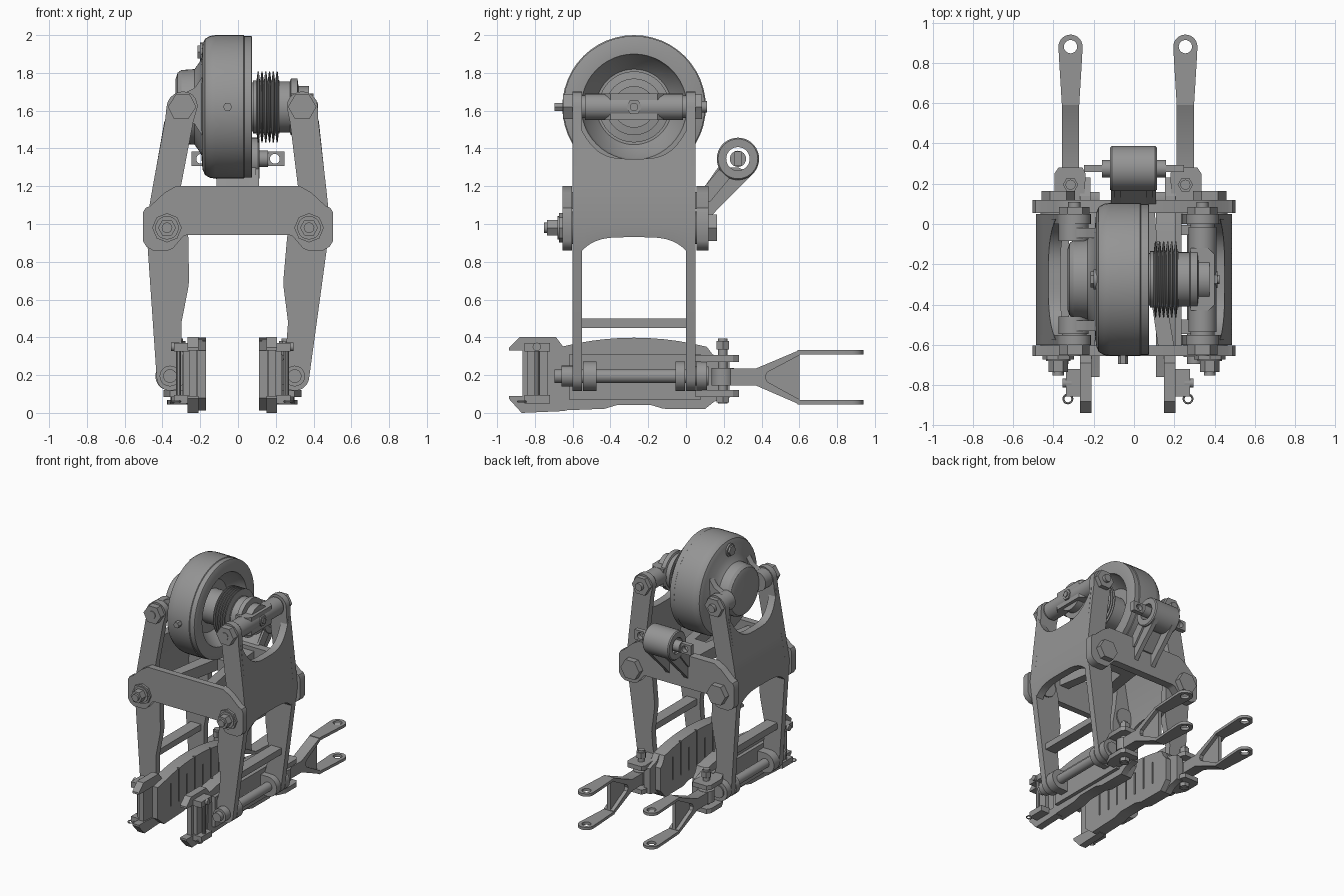
import bpy, bmesh, math
from mathutils import Matrix

if "Cube" in bpy.data.objects:
    bpy.data.objects.remove(bpy.data.objects["Cube"])

AX = {'x': (1, 2, 0), 'y': (0, 2, 1), 'z': (0, 1, 2)}   # two in-plane axes, then the depth axis
STEEL = bpy.data.materials.new('dark_steel')
STEEL.diffuse_color = (.3, .3, .3, 1)
STEEL.use_nodes = True
STEEL.node_tree.nodes["Principled BSDF"].inputs["Base Color"].default_value = STEEL.diffuse_color

def vec(axis, u, v, w):
    p = [0, 0, 0]
    for i, c in zip(AX[axis], (u, v, w)):
        p[i] = c
    return p

def finish(bm, name):
    bmesh.ops.remove_doubles(bm, verts=bm.verts, dist=1e-5)
    bmesh.ops.recalc_face_normals(bm, faces=bm.faces)
    me = bpy.data.meshes.new(name)
    bm.to_mesh(me)
    bm.free()
    me.materials.append(STEEL)
    me.shade_smooth()
    me.set_sharp_from_angle(angle=math.radians(32))
    ob = bpy.data.objects.new(name, me)
    bpy.context.collection.objects.link(ob)
    return ob

def prism(name, axis, pts, a, b):
    """Outline extruded along an axis from a to b."""
    bm = bmesh.new()
    lo = [bm.verts.new(vec(axis, u, v, a)) for u, v in pts]
    hi = [bm.verts.new(vec(axis, u, v, b)) for u, v in pts]
    bm.faces.new(lo)
    bm.faces.new(hi)
    for i in range(len(pts)):
        j = (i + 1) % len(pts)
        bm.faces.new((lo[i], lo[j], hi[j], hi[i]))
    return finish(bm, name)

def box(name, x0, x1, y0, y1, z0, z1):
    return prism(name, 'z', [(x0, y0), (x1, y0), (x1, y1), (x0, y1)], z0, z1)

def arc(cu, cv, r, a0, a1, n=10):
    return [(cu + r * math.cos(math.radians(a0 + (a1 - a0) * i / n)),
             cv + r * math.sin(math.radians(a0 + (a1 - a0) * i / n))) for i in range(n + 1)]

def cyl(name, axis, c, r, a, b, n=24):
    return prism(name, axis, arc(c[0], c[1], r, 0, 360, n)[:-1], a, b)

def revolve(name, axis, c, prof, n=40, closed=False):
    """Profile of (depth, radius) spun about an axis."""
    bm = bmesh.new()
    rings = [[bm.verts.new(vec(axis, u, v, h)) for u, v in arc(c[0], c[1], max(r, 1e-3), 0, 360, n)[:-1]]
             for h, r in prof]
    if closed:
        rings.append(rings[0])
    else:
        bm.faces.new(rings[0])
        bm.faces.new(rings[-1])
    for p, q in zip(rings, rings[1:]):
        for i in range(n):
            j = (i + 1) % n
            bm.faces.new((p[i], p[j], q[j], q[i]))
    return finish(bm, name)

def cut(ob, cutters):
    """Subtract cutters and keep only the result."""
    for c in cutters:
        m = ob.modifiers.new('cut', 'BOOLEAN')
        m.operation, m.object, m.solver = 'DIFFERENCE', c, 'EXACT'
    dg = bpy.context.evaluated_depsgraph_get()
    me = bpy.data.meshes.new_from_object(ob.evaluated_get(dg))
    ob.modifiers.clear()
    ob.data = me
    me.set_sharp_from_angle(angle=math.radians(32))
    for c in cutters:
        bpy.data.objects.remove(c)
    return ob

def mirrored(objs, M):
    for o in objs:
        me = o.data.copy()
        me.transform(M)
        me.flip_normals()
        bpy.context.collection.objects.link(bpy.data.objects.new(o.name + '_left', me))

YC, ZC = -0.275, 1.62

# Actuator drum, bellows and push rod
revolve('actuator_drum', 'x', (YC, ZC), [(-.33, 0), (-.33, .15), (-.32, .18), (-.30, .195), (-.23, .2), (-.195, .25),
    (-.188, .33), (-.175, .36), (-.15, .375), (-.12, .38), (.03, .38), (.034, .375), (.072, .375), (.075, .37),
    (.075, .28), (.04, .27), (-.04, .2), (-.04, .13), (.09, .13), (.09, 0)], 48)
ribs = [(.08, .14), (.095, .14)]
for i in range(6):
    ribs += [(.098 + i * .02, .14), (.104 + i * .02, .188), (.110 + i * .02, .188), (.116 + i * .02, .14)]
revolve('bellows', 'x', (YC, ZC), [(.08, 0)] + ribs + [(.22, .14), (.22, 0)], 40)
revolve('push_rod', 'x', (YC, ZC), [(.21, 0), (.21, .135), (.275, .135), (.28, .15), (.315, .15), (.32, .11),
    (.375, .11), (.375, 0)])
cyl('drum_front_plug', 'y', (-.055, ZC), .024, -.695, -.64, 6)
cyl('drum_side_boss', 'x', (YC, 1.91), .05, -.2, -.17, 20)
cyl('drum_side_bolt', 'x', (YC, 1.91), .04, -.215, -.19, 6)

# Yoke joining the push rod to the right lever
cyl('yoke_barrel', 'y', (.34, ZC), .07, -.535, -.015)
prism('yoke_block', 'z', [(.28, -.43), (.37, -.43), (.40, -.40), (.40, -.15), (.37, -.12), (.28, -.12)], 1.55, 1.69)
cyl('yoke_bolt', 'x', (YC, ZC), .042, .395, .415, 6)
cyl('yoke_bolt_tip', 'x', (YC, ZC), .022, .41, .424, 12)

# Drum ears that hold the left lever
for y in (-.53, -.07):
    prism('drum_ear', 'y', arc(-.30, ZC, .065, 90, 270) + [(-.23, 1.53), (-.16, 1.42), (-.16, 1.82), (-.23, 1.72)], y, y + .05)
    cyl('ear_boss', 'y', (-.30, ZC), .075, y - .015, y + .07)

# Lever: two arms, web, cross bar and pins (right side, then mirrored with a slight lean)
lever = []
outline = arc(.34, ZC, .082, 0, 180) + [(.275, 1.54), (.317, 1.2), (.29, 1.05), (.26, .93), (.24, .70), (.242, .66),
    (.265, .48), (.255, .35), (.222, .22)] + arc(.30, .195, .078, 180, 360) + [(.469, .86), (.487, 1.0), (.466, 1.2), (.424, 1.56)]
for y in (-.60, 0):
    lever.append(prism('lever_arm', 'y', outline, y, y + .05))

def edge_x(z):
    if z > 1.0:
        return .487 - (z - 1.0) * .108
    return .487 - (1.0 - z) * .13

bm = bmesh.new()
N, grid = 24, []
for i in range(N + 1):
    t = 2 * i / N - 1
    zt, zb = 1.345 + .2 * abs(t) ** 3.5, .93 - .1 * abs(t) ** 4
    zs = [zb, 1.0, 1.2, zt]
    y = YC + t * .30
    grid.append([bm.verts.new((edge_x(z) - d, y, z)) for d, col in ((0, zs), (.06, zs[::-1])) for z in col])
for p, q in zip(grid, grid[1:]):
    for k in range(8):
        bm.faces.new((p[k], p[(k + 1) % 8], q[(k + 1) % 8], q[k]))
bm.faces.new(grid[0])
bm.faces.new(grid[-1])
lever.append(finish(bm, 'lever_web'))
lever.append(box('lever_cross_bar', .29, .38, -.56, .01, .45, .50))
for y0, y1 in ((-.62, -.54), (-.01, .07)):
    lever.append(cyl('lever_hub', 'y', (.378, .98), .085, y0, y1))
for y0, y1 in ((-.65, -.59), (.04, .085)):
    lever.append(cyl('top_pin_head', 'y', (.34, ZC), .075, y0, y1, 6))
    lever.append(cyl('top_pin_tip', 'y', (.34, ZC), .03, y0 - .005, y1 + .025, 16))
lever.append(cyl('top_pin_bush', 'y', (.34, ZC), .06, -.615, -.5))
lever.append(cyl('top_pin_bush', 'y', (.34, ZC), .06, -.05, .06))
mirrored(lever, Matrix(((-1, 0, .068, -.0666), (0, 1, 0, 0), (0, 0, 1, 0), (0, 0, 0, 1))))

# Tie plates with pivot pins
half = [(.33, 1.2), (.39, 1.165), (.465, 1.095), (.49, 1.085), (.503, 1.06), (.503, .91), (.485, .88), (.45, .86),
        (.37, .86), (.345, .87), (.29, .935), (.27, .942)]
plate = half + [(-x, z) for x, z in half[::-1]]
prism('front_tie_plate', 'y', plate, -.655, -.603)
prism('back_tie_plate', 'y', plate, .055, .118)
for x in (-.376, .376):
    cyl('pivot_head', 'y', (x, .98), .082, .11, .165, 6)
    cyl('pivot_washer', 'y', (x, .98), .078, -.672, -.65, 8)
    cyl('pivot_lock_tab', 'y', (x, .98), .062, -.68, -.66, 20)
    cyl('pivot_nut', 'y', (x, .98), .048, -.735, -.67, 6)
    cyl('pivot_stud', 'y', (x, .98), .028, -.752, -.7, 16)

# Suspension bracket, bushing and pin
prism('crossmember', 'z', [(-.12, .1), (.1, .1), (.12, -.15), (.2, -.61), (.12, -.61), (.06, -.2), (-.04, -.2),
    (-.12, -.61), (-.2, -.61), (-.13, -.15)], 1.08, 1.17)
prism('bracket_top', 'x', [(.06, 1.19), (.10, 1.20), (.175, 1.29), (.23, 1.24), (.13, 1.12), (.06, 1.12)], -.115, .11)
for x in (-.1, .06):
    prism('bracket_gusset', 'x', [(.1, 1.2), (.17, 1.3), (.275, 1.3), (.355, 1.265), (.15, 1.06), (.1, 1.0)], x, x + .035)
revolve('suspension_bushing', 'x', (.275, 1.345), [(-.118, .062), (-.118, .105), (-.11, .112), (.105, .112),
    (.113, .105), (.113, .062)], 36, True)
cyl('suspension_pin', 'x', (.275, 1.345), .043, -.16, .16)
for s in (-1, 1):
    lug = box('pin_lug', s * .14, s * .247, .257, .293, 1.306, 1.384)
    cut(lug, [cyl('hole', 'y', (s * .195, 1.345), .026, .2, .35, 20)])

# Pad, holder, hanger link (right side, then mirrored)
pad = []
top = [(-.66 + i * .077, .35 + .048 * (1 - ((i - 5) / 5) ** 2)) for i in range(11)]
low = [(.10, .02), (-.12, .022), (-.19, .043), (-.36, .043), (-.43, .022), (-.68, .012)]
pad.append(prism('pad_holder', 'x', top + [(.14, .31), (.23, .28), (.23, .08), (.15, .06)] + low, .155, .207))
friction = prism('friction_pad', 'x', top + [(.13, .30), (.16, .27), (.16, .09)] + low + [(-.76, .08), (-.76, .33)], .11, .155)
pad.append(cut(friction, [box('groove', .10, .128, y, y + .012, .12, .5 if i % 2 else .3)
                          for i, y in enumerate((-.6, -.5, -.4, -.3, -.2, -.1, .0))]))
pad.append(box('holder_back', .19, .235, -.62, .08, .07, .31))
pad.append(prism('end_lip_top', 'x', [(-.938, .33), (-.938, .345), (-.88, .403), (-.69, .403), (-.65, .35), (-.66, .33)], .15, .207))
pad.append(prism('end_lip_bottom', 'x', [(-.938, .09), (-.938, .075), (-.87, 0), (-.64, .01), (-.64, .07), (-.85, .09)], .15, .207))
pad.append(box('end_plate', .16, .2, -.865, -.65, .06, .35))
pad.append(box('gate', .2, .23, -.84, -.73, .07, .37))
for z in (.05, .325):
    pad.append(box('gate_lug', .2, .278, -.855, -.72, z, z + .045))
pad.append(cyl('gate_bolt', 'x', (-.79, .35), .022, .25, .295, 12))
pad.append(cyl('gate_pin', 'z', (.255, -.79), .014, .05, .37, 10))
pad.append(revolve('pin_ring', 'z', (.268, -.868), [(.06 + .005 * math.sin(k * 1.047), .022 + .005 * math.cos(k * 1.047))
                                                  for k in range(6)], 20, True))
pad.append(cyl('pad_pin', 'y', (.30, .195), .036, -.695, .06))
for y0, y1 in ((-.545, -.475), (-.055, -.005), (.055, .11)):
    pad.append(prism('holder_lug', 'y', arc(.30, .195, .078, -90, 90) + [(.2, .273), (.2, .117)], y0, y1))
pad.append(cyl('pad_pin_collar', 'y', (.30, .195), .055, -.66, -.59, 20))
pad.append(cyl('pad_pin_cap', 'y', (.30, .195), .05, .04, .12, 20))

# Clevis lugs, bolt and hanger link
cx = .255
for z in (.085, .27):
    pad.append(prism('clevis_lug', 'z', [(.19, .05), (.30, .05), (.335, .12), (.335, .25), (.315, .28), (.195, .28), (.18, .25)], z, z + .036))
pad.append(cyl('clevis_bolt', 'z', (cx, .195), .025, .05, .395, 16))
pad.append(cyl('clevis_nut', 'z', (cx, .195), .038, .335, .38, 6))
pad.append(cyl('clevis_head', 'z', (cx, .195), .038, .055, .09, 6))
pad.append(cyl('link_eye', 'z', (cx, .195), .06, .145, .238))
pad.append(prism('link_stem', 'x', [(.2, .235), (.37, .235), (.6, .332), (.6, .305), (.43, .215), (.42, .19), (.43, .165),
    (.6, .072), (.6, .045), (.37, .145), (.2, .145)], cx - .043, cx + .043))
pad.append(prism('link_web', 'x', [(.40, .22), (.6, .315), (.6, .06), (.40, .16)], cx - .014, cx + .014))
for z in (.045, .31):
    fork = prism('link_fork', 'z', [(cx + .043, .59), (cx + .057, .82)] + arc(cx, .88, .06, 0, 180, 14)
                 + [(cx - .057, .82), (cx - .043, .59)], z, z + .022)
    pad.append(cut(fork, [cyl('hole', 'z', (cx, .88), .033, z - .1, z + .1, 24)]))
mirrored(pad, Matrix(((-1, 0, 0, -.06), (0, 1, 0, 0), (0, 0, 1, 0), (0, 0, 0, 1))))
